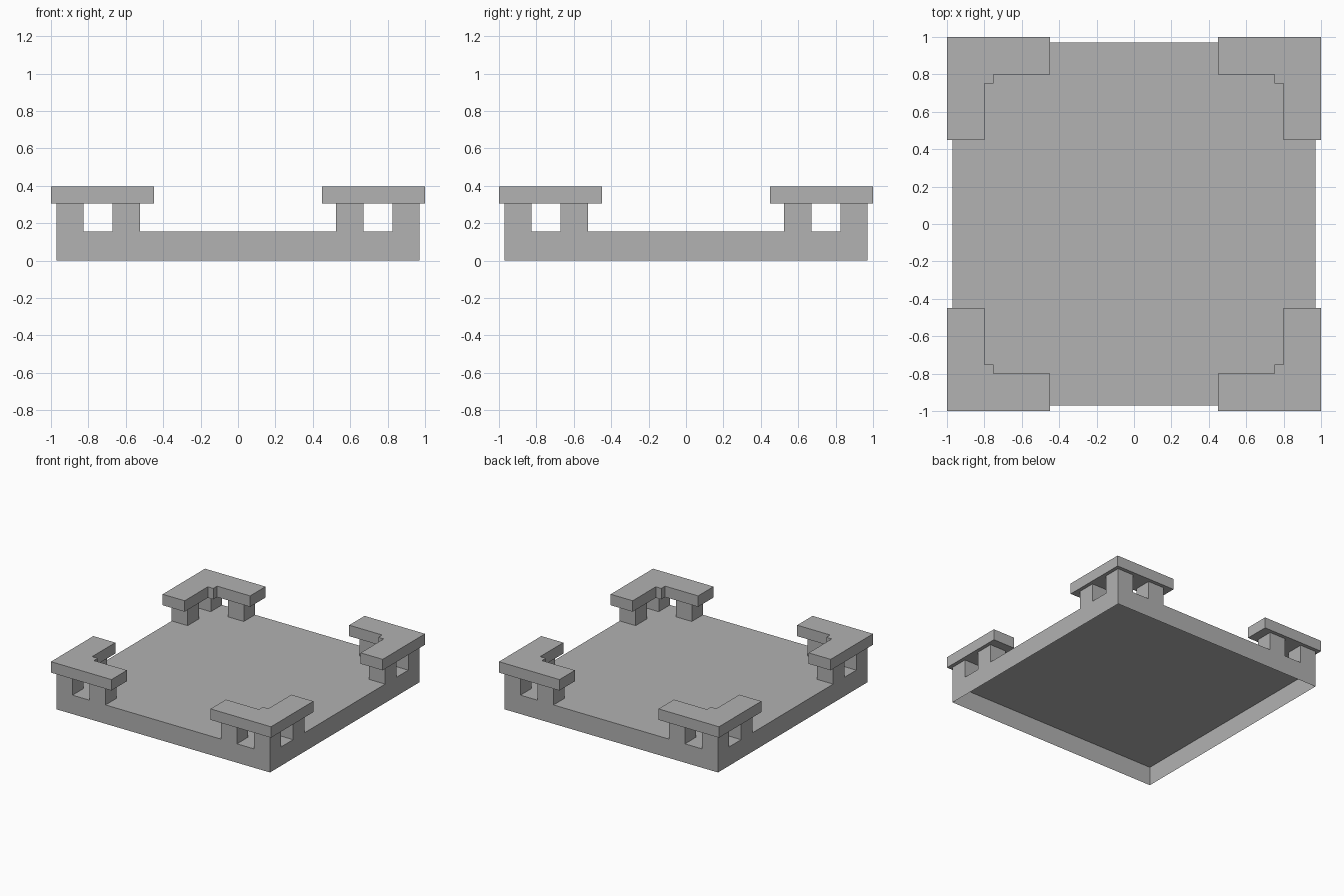
import bpy
import bmesh

cube = bpy.data.objects.get("Cube")
if cube:
    bpy.data.objects.remove(cube, do_unlink=True)

stone = bpy.data.materials.new("grey_stone")
stone.use_nodes = True
colour = (0.445, 0.445, 0.445, 1)
stone.diffuse_color = colour
stone.node_tree.nodes["Principled BSDF"].inputs["Base Color"].default_value = colour

BASE = 0.97        # half width of the platform
FLOOR = 0.155      # platform top
CAP_LOW = 0.305    # underside of the corner caps
CAP_TOP = 0.395


def prism(name, outline, low, high, open_bottom=False, open_top=False):
    """Extrude a counter-clockwise outline, optionally without its ends."""
    bm = bmesh.new()
    bottom = [bm.verts.new((x, y, low)) for x, y in outline]
    top = [bm.verts.new((x, y, high)) for x, y in outline]
    for i in range(len(outline)):
        j = (i + 1) % len(outline)
        bm.faces.new((bottom[i], bottom[j], top[j], top[i]))
    if not open_bottom:
        bm.faces.new(bottom[::-1])
    if not open_top:
        bm.faces.new(top)
    mesh = bpy.data.meshes.new(name)
    bm.to_mesh(mesh)
    bm.free()
    mesh.materials.append(stone)
    obj = bpy.data.objects.new(name, mesh)
    bpy.context.collection.objects.link(obj)
    return obj


def rect(x0, x1, y0, y1):
    return [(x0, y0), (x1, y0), (x1, y1), (x0, y1)]


# Platform: a shell that is open underneath
prism("platform", rect(-BASE, BASE, -BASE, BASE), 0, FLOOR, open_bottom=True)

# L-shaped cap with a small square step in its inner corner
cap_outline = [(1, 1), (0.45, 1), (0.45, 0.8), (0.75, 0.8), (0.75, 0.75),
               (0.8, 0.75), (0.8, 0.45), (1, 0.45)]

outer = (0.825, BASE)
inner = (0.525, 0.67)
posts = {"corner_post": (outer, outer),
         "side_post": (outer, inner),
         "end_post": (inner, outer)}

# Four mirrored corners
for sx, side in ((1, "left"), (-1, "right")):
    for sy, end in ((-1, "front"), (1, "back")):
        def place(points):
            moved = [(x * sx, y * sy) for x, y in points]
            return moved if sx * sy > 0 else moved[::-1]

        for part, (xs, ys) in posts.items():
            prism(f"{end}_{side}_{part}", place(rect(*xs, *ys)),
                  FLOOR, CAP_LOW, open_bottom=True, open_top=True)
        prism(f"{end}_{side}_cap", place(cap_outline), CAP_LOW, CAP_TOP)
